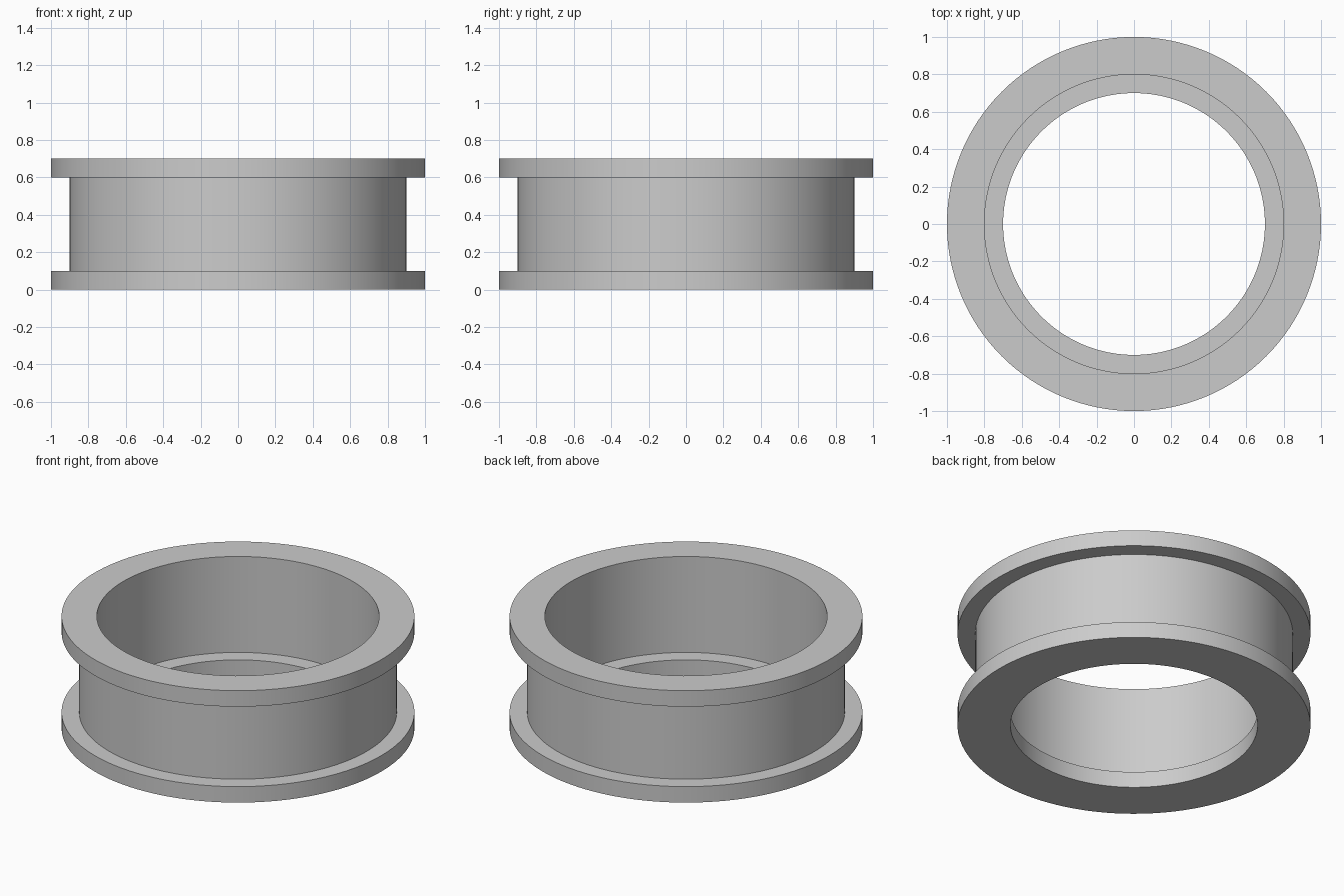
import bpy
import math
from math import cos, sin, tau

cube = bpy.data.objects.get("Cube")
if cube:
    bpy.data.objects.remove(cube, do_unlink=True)

SEGMENTS = 128

# Single grey finish
grey = bpy.data.materials.new("light_grey")
grey.use_nodes = True
colour = (0.6, 0.6, 0.6, 1.0)
grey.diffuse_color = colour
grey.node_tree.nodes["Principled BSDF"].inputs["Base Color"].default_value = colour


def lathe(name, profile):
    """Revolve a closed (radius, height) profile around z."""
    count = len(profile)
    verts = [(r * cos(tau * s / SEGMENTS), r * sin(tau * s / SEGMENTS), z)
             for s in range(SEGMENTS) for r, z in profile]
    faces = []
    for s in range(SEGMENTS):
        a, b = s * count, (s + 1) % SEGMENTS * count
        for i in range(count):
            j = (i + 1) % count
            faces.append((a + i, b + i, b + j, a + j))
    mesh = bpy.data.meshes.new(name)
    mesh.from_pydata(verts, [], faces)
    mesh.materials.append(grey)
    obj = bpy.data.objects.new(name, mesh)
    bpy.context.collection.objects.link(obj)
    bpy.ops.object.select_all(action='DESELECT')
    obj.select_set(True)
    bpy.context.view_layer.objects.active = obj
    bpy.ops.object.shade_smooth_by_angle(angle=math.radians(30))
    return obj


# Flanged ring: bore, bottom flange, waist, top flange, and inner ledge,
# listed counter-clockwise so the faces point outward
lathe("flanged_ring", [
    (0.7, 0.0), (1.0, 0.0), (1.0, 0.1), (0.9, 0.1),
    (0.9, 0.6), (1.0, 0.6), (1.0, 0.7), (0.8, 0.7),
    (0.8, 0.1), (0.7, 0.1),
])
